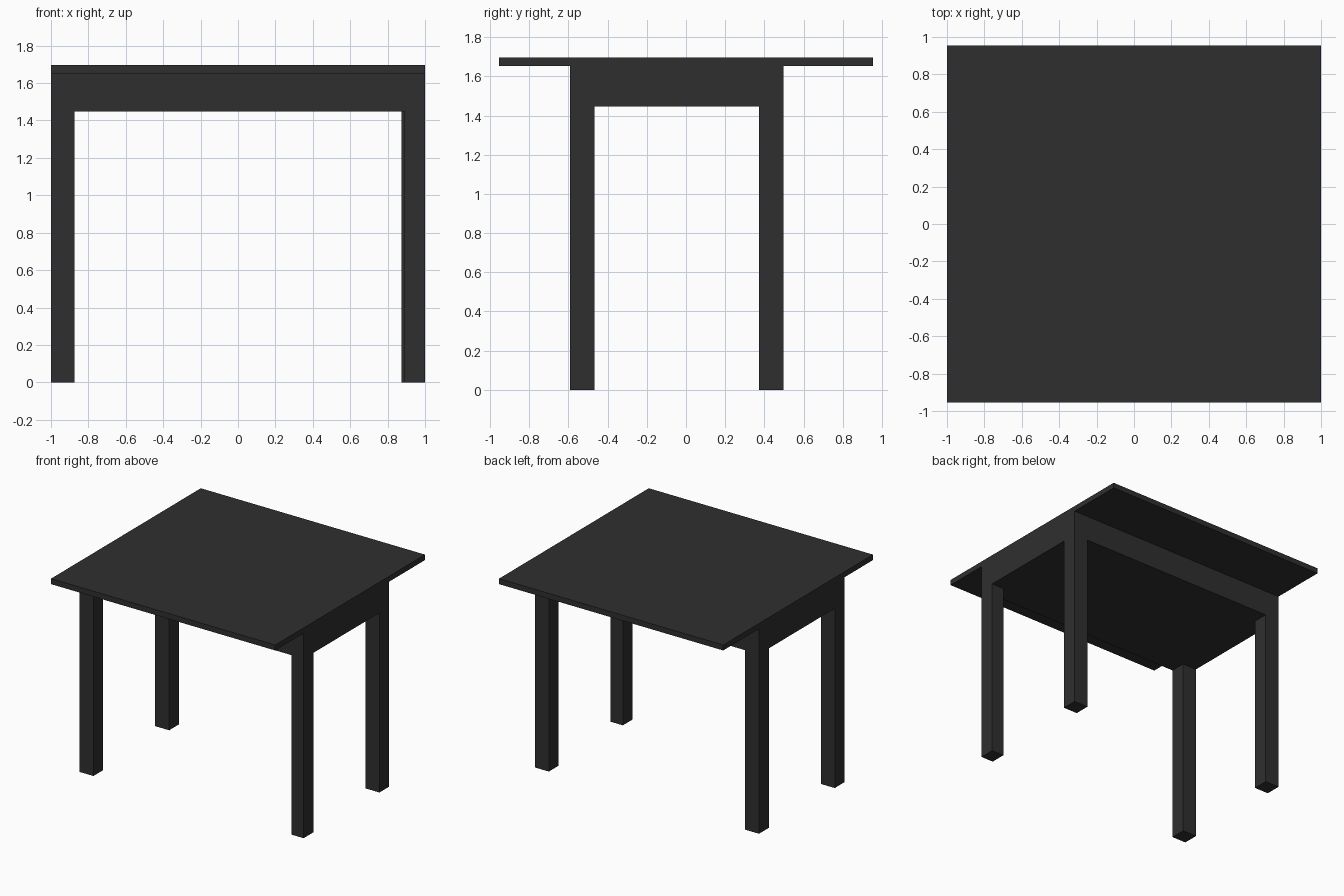
import bpy
import bmesh
from mathutils import Vector

if "Cube" in bpy.data.objects:
    bpy.data.objects.remove(bpy.data.objects["Cube"])

mat = bpy.data.materials.new("charcoal")
mat.diffuse_color = (0.028, 0.028, 0.028, 1)
mat.use_nodes = True
mat.node_tree.nodes["Principled BSDF"].inputs["Base Color"].default_value = mat.diffuse_color


def box(name, lo, hi):
    """Axis-aligned box between two corners."""
    lo, hi = Vector(lo), Vector(hi)
    bm = bmesh.new()
    bmesh.ops.create_cube(bm, size=1)
    bmesh.ops.scale(bm, vec=hi - lo, verts=bm.verts)
    bmesh.ops.translate(bm, vec=(lo + hi) / 2, verts=bm.verts)
    mesh = bpy.data.meshes.new(name)
    bm.to_mesh(mesh)
    bm.free()
    mesh.materials.append(mat)
    obj = bpy.data.objects.new(name, mesh)
    bpy.context.collection.objects.link(obj)


APRON_Z, TOP_Z, HEIGHT = 1.447, 1.652, 1.696
FRONT, BACK, LEG = -0.592, 0.498, 0.125

# Table top, overhanging front and back
box("table_top", (-1, -0.954, TOP_Z), (1, 0.954, HEIGHT))

# Solid apron block, flush with the legs
box("apron", (-1, FRONT, APRON_Z), (1, BACK, TOP_Z))

# Legs; the front right one is slightly slimmer
for row, y in (("front", FRONT), ("back", BACK - LEG)):
    for side in ("left", "right"):
        w = 0.11 if (row, side) == ("front", "right") else LEG
        x = -1 if side == "left" else 1 - w
        box(f"{row}_{side}_leg", (x, y, 0), (x + w, y + LEG, APRON_Z))
